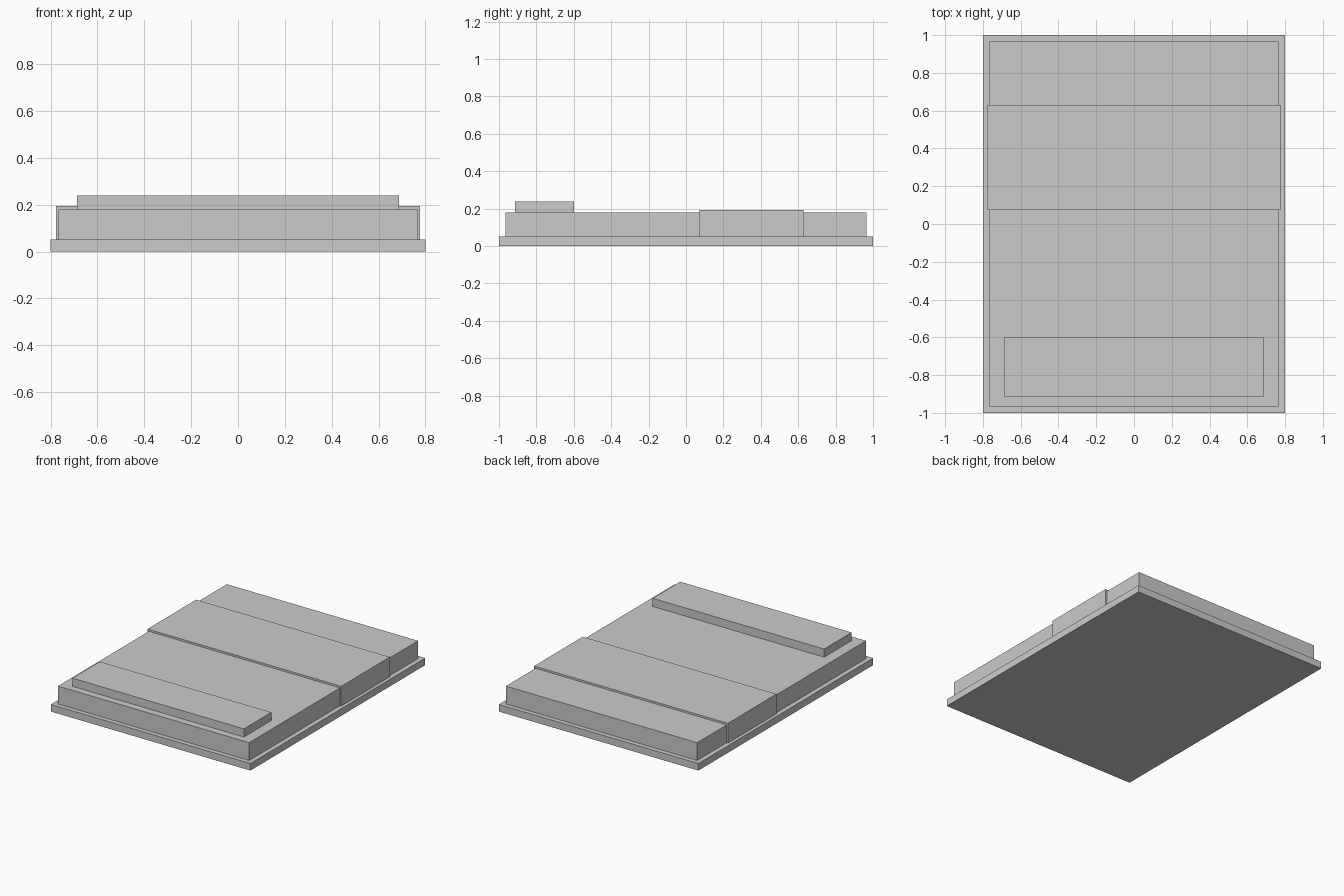
import bpy

if "Cube" in bpy.data.objects:
    bpy.data.objects.remove(bpy.data.objects["Cube"])


def box(name, x, y, z):
    """Axis-aligned box from (min, max) ranges."""
    bpy.ops.mesh.primitive_cube_add(
        size=1, location=[(a + b) / 2 for a, b in (x, y, z)])
    obj = bpy.context.object
    obj.name = name
    obj.scale = [b - a for a, b in (x, y, z)]
    bpy.ops.object.transform_apply(location=False, rotation=False, scale=True)
    return obj


# Low platform
box("bed_base", (-0.8, 0.8), (-1, 1), (0, 0.051))
# Mattress inset on the platform
box("mattress", (-0.766, 0.766), (-0.966, 0.966), (0.051, 0.18))
# Folded blanket wrapped over the mattress, slightly proud of it
box("blanket", (-0.776, 0.776), (0.073, 0.629), (0.051, 0.194))
# Wide pillow at the front end
box("pillow", (-0.687, 0.687), (-0.914, -0.6), (0.18, 0.239))
